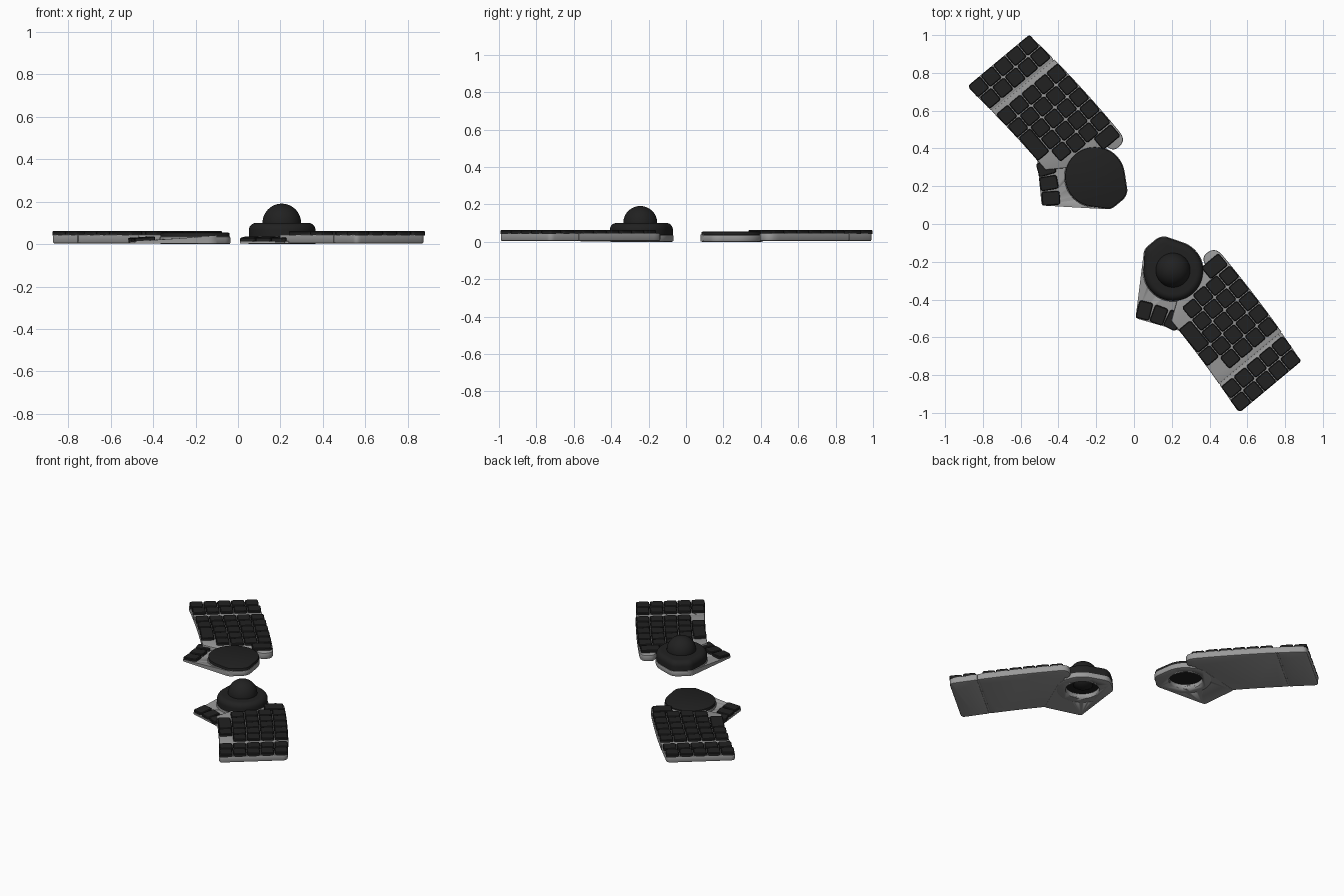
import bpy, bmesh, math
from mathutils import Matrix, Vector, geometry

if "Cube" in bpy.data.objects:
    bpy.data.objects.remove(bpy.data.objects["Cube"])


def material(name, value, rough):
    m = bpy.data.materials.new(name)
    m.use_nodes = True
    col = (value, value, value, 1)
    m.diffuse_color = col
    bsdf = m.node_tree.nodes["Principled BSDF"]
    bsdf.inputs["Base Color"].default_value = col
    bsdf.inputs["Roughness"].default_value = rough
    return m


GREY = material("grey case", 0.32, 0.6)
BLACK = material("black plastic", 0.015, 0.6)
TURN = Matrix.Rotation(math.radians(-50.2), 4, 'Z')
PITCH = 0.086


def finish(bm, name, mat, side):
    """Place a part built in half-space coordinates (x outward, y to the back)."""
    bm.transform(TURN @ Matrix.Diagonal((side, 1, 1, 1)))
    if side < 0:
        bmesh.ops.reverse_faces(bm, faces=bm.faces)
    me = bpy.data.meshes.new(name)
    bm.to_mesh(me)
    bm.free()
    me.materials.append(mat)
    ob = bpy.data.objects.new(name, me)
    bpy.context.collection.objects.link(ob)
    bpy.ops.object.select_all(action='DESELECT')
    ob.select_set(True)
    bpy.context.view_layer.objects.active = ob
    bpy.ops.object.shade_smooth_by_angle(angle=math.radians(28))
    return ob


def prism(bm, pts, z0, z1, corner=0, top=0, bottom=0, segs=2):
    """Extrude an outline, round its corners, then soften its rims."""
    face = bm.faces.new([bm.verts.new((x, y, z0)) for x, y in pts])
    ext = bmesh.ops.extrude_face_region(bm, geom=[face])["geom"]
    for v in ext:
        if isinstance(v, bmesh.types.BMVert):
            v.co.z = z1
    bmesh.ops.recalc_face_normals(bm, faces=bm.faces)

    def upright(e):
        return abs(e.verts[0].co.z - e.verts[1].co.z) > 1e-5

    def rim(z):
        return [e for e in bm.edges if all(abs(v.co.z - z) < 1e-5 for v in e.verts)]

    if corner:
        edges = [e for e in bm.edges if upright(e) and e.calc_face_angle(0) > 0.5]
        bmesh.ops.bevel(bm, geom=edges, offset=corner, segments=4, profile=0.5, affect='EDGES')
    for z, amount in ((z1, top), (z0, bottom)):
        if amount:
            bmesh.ops.bevel(bm, geom=rim(z), offset=amount, segments=segs,
                            profile=0.5, affect='EDGES')


def circle(cx, cy, r, n=40):
    return [(cx + r * math.cos(math.tau * i / n), cy + r * math.sin(math.tau * i / n))
            for i in range(n)]


def hull(pts):
    return [pts[i] for i in geometry.convex_hull_2d(pts)]


def pod_outline(grow=0):
    return hull(circle(0.325, 0, 0.157 + grow, 64) + circle(0.205, 0.035, 0.065 + grow)
                + circle(0.195, -0.02, 0.055 + grow))


def back_row(x):
    """Centre line of the gently curved rear key row."""
    return 0.21 - 0.08 * (x - 0.44) ** 2


def key(bm, x, y, w, d, place=None):
    """One keycap: rounded block with a tapered top."""
    cap = bmesh.new()
    w, d = w / 2 - 0.0025, d / 2 - 0.0025
    prism(cap, [(-w, -d), (w, -d), (w, d), (-w, d)], 0, 0.021, 0.013, 0.004, 0, 1)
    cap.transform(place or Matrix.Translation((x, y, 0.041)))
    me = bpy.data.meshes.new("keycap_tmp")
    cap.to_mesh(me)
    cap.free()
    bm.from_mesh(me)
    bpy.data.meshes.remove(me)


def edge_run(x0, x1, offset, n=8):
    xs = [x0 + (x1 - x0) * i / n for i in range(n + 1)]
    return [(x, back_row(x) + offset) for x in xs]


def build_half(side, label, ball):
    front = -4 * PITCH - 0.042

    # main case and the outer case section, with the joint between them
    outline = (edge_run(0.365, 0.939, 0.044) + edge_run(0.939, 0.52, front)
               + [(0.44, -0.06), (0.41, 0.15), (0.365, 0.165)])
    for name, pts, r in (("main_case", outline, 0.0),
                         ("outer_case", edge_run(0.945, 1.125, 0.042)
                          + edge_run(1.125, 0.945, front), 0.03)):
        bm = bmesh.new()
        if name == "main_case":
            # round off only the inner rear corner
            pts = circle_corner(pts)
        else:
            pts = round_outer(pts, r)
        prism(bm, pts, 0.003, 0.046, 0, 0.006, 0.009)
        finish(bm, label + name, GREY, side)
    bm = bmesh.new()
    prism(bm, edge_run(0.93, 0.955, 0.038, 1) + edge_run(0.955, 0.93, front + 0.004, 1),
          0.007, 0.044)
    finish(bm, label + "joint_strip", GREY, side)

    # finger keys: straight outer columns, then staggered rows
    bm = bmesh.new()
    for row in range(5):
        drop = (4 - row) * PITCH
        for x in (0.998, 1.084):
            key(bm, x, back_row(x) - drop, PITCH, PITCH)
    for row, start, count in ((4, 0.49, 5), (3, 0.485, 5), (2, 0.485, 5), (1, 0.5, 5)):
        step = (0.915 - start) / count
        for i in range(count):
            x = start + (i + 0.5) * step
            key(bm, x, back_row(x) - (4 - row) * PITCH, step, PITCH)
    key(bm, 0.445, 0.185, PITCH, 0.125)
    key(bm, 0.662, back_row(0.662) - 4 * PITCH, 0.165, PITCH)
    key(bm, 0.787, back_row(0.787) - 4 * PITCH, PITCH, PITCH)
    if not ball:
        key(bm, 0.873, back_row(0.873) - 4 * PITCH, PITCH, PITCH)
    finish(bm, label + "finger_keys", BLACK, side)

    # sloping thumb wing
    centre, slope = Vector((0.325, 0)), Vector((0.53, -0.85))
    arc = [p for p in circle(0.325, 0, 0.162) + circle(0.195, -0.02, 0.059)
           if (Vector(p) - centre).dot(slope) > -0.09]
    wing = hull(arc + [(0.378, -0.302), (0.388, -0.31), (0.4, -0.305),
                       (0.587, -0.178), (0.59, -0.165)])
    bm = bmesh.new()
    prism(bm, wing, 0.002, 0.034)
    for v in bm.verts:
        if v.co.z > 0.02:
            v.co.z = 0.034 - 0.07 * (v.co.xy - centre).dot(slope)
    wing_ob = finish(bm, label + "thumb_wing", GREY, side)

    # pod base
    bm = bmesh.new()
    prism(bm, pod_outline(0.004), 0, 0.036, 0, 0.006, 0.008)
    base_ob = finish(bm, label + "pod_base", GREY, side)

    # round opening under the pod
    bm = bmesh.new()
    prism(bm, circle(0.325, 0, 0.105), -0.02, 0.06)
    cutter = finish(bm, label + "opening_cutter", GREY, side)
    cutter.hide_render = True
    cutter.hide_set(True)
    cutter.display_type = 'WIRE'
    for ob in (wing_ob, base_ob):
        mod = ob.modifiers.new("opening", 'BOOLEAN')
        mod.operation, mod.object, mod.solver = 'DIFFERENCE', cutter, 'EXACT'

    # thumb keys
    bm = bmesh.new()
    for x, y, angle in ((0.386, -0.25, 36), (0.455, -0.207, 30), (0.524, -0.167, 24)):
        tilt = Matrix.Rotation(0.07, 4, Vector((0.85, 0.53, 0)))
        key(bm, 0, 0, 0.079, 0.1, Matrix.Translation((x, y, 0.012)) @ tilt
            @ Matrix.Rotation(math.radians(angle), 4, 'Z'))
    finish(bm, label + "thumb_keys", BLACK, side)

    # pod: tall ball housing or low palm disc
    bm = bmesh.new()
    if ball:
        prism(bm, pod_outline(), 0.032, 0.1, 0, 0.034, 0, 6)
    else:
        prism(bm, pod_outline(), 0.032, 0.054, 0, 0.006, 0, 2)
    finish(bm, label + ("ball_housing" if ball else "palm_disc"), BLACK, side)
    if ball:
        bm = bmesh.new()
        bmesh.ops.create_uvsphere(bm, u_segments=48, v_segments=24, radius=0.091,
                                  matrix=Matrix.Translation((0.32, 0.002, 0.1)))
        finish(bm, label + "ball", BLACK, side)


def fillet(pts, i, r, n=5):
    """Replace outline corner i by a short curve."""
    p = Vector(pts[i])
    dirs = [(Vector(pts[(i + s) % len(pts)]) - p) for s in (-1, 1)]
    a, b = (p + d.normalized() * min(r, d.length * 0.9) for d in dirs)
    curve = []
    for k in range(n + 1):
        t = k / n
        curve.append(tuple(a * (1 - t) ** 2 + p * 2 * t * (1 - t) + b * t * t))
    return pts[:i] + curve + pts[i + 1:]


def circle_corner(pts):
    pts = fillet(pts, len(pts) - 1, 0.03)
    return fillet(pts, 0, 0.06)


def round_outer(pts, r):
    # keep few curve points so both outer corners have room to round
    pts = [pts[0], pts[4], pts[8], pts[9], pts[13], pts[17]]
    pts = fillet(pts, 3, r)
    return fillet(pts, 2, r)


build_half(1, "front_", True)
build_half(-1, "rear_", False)
